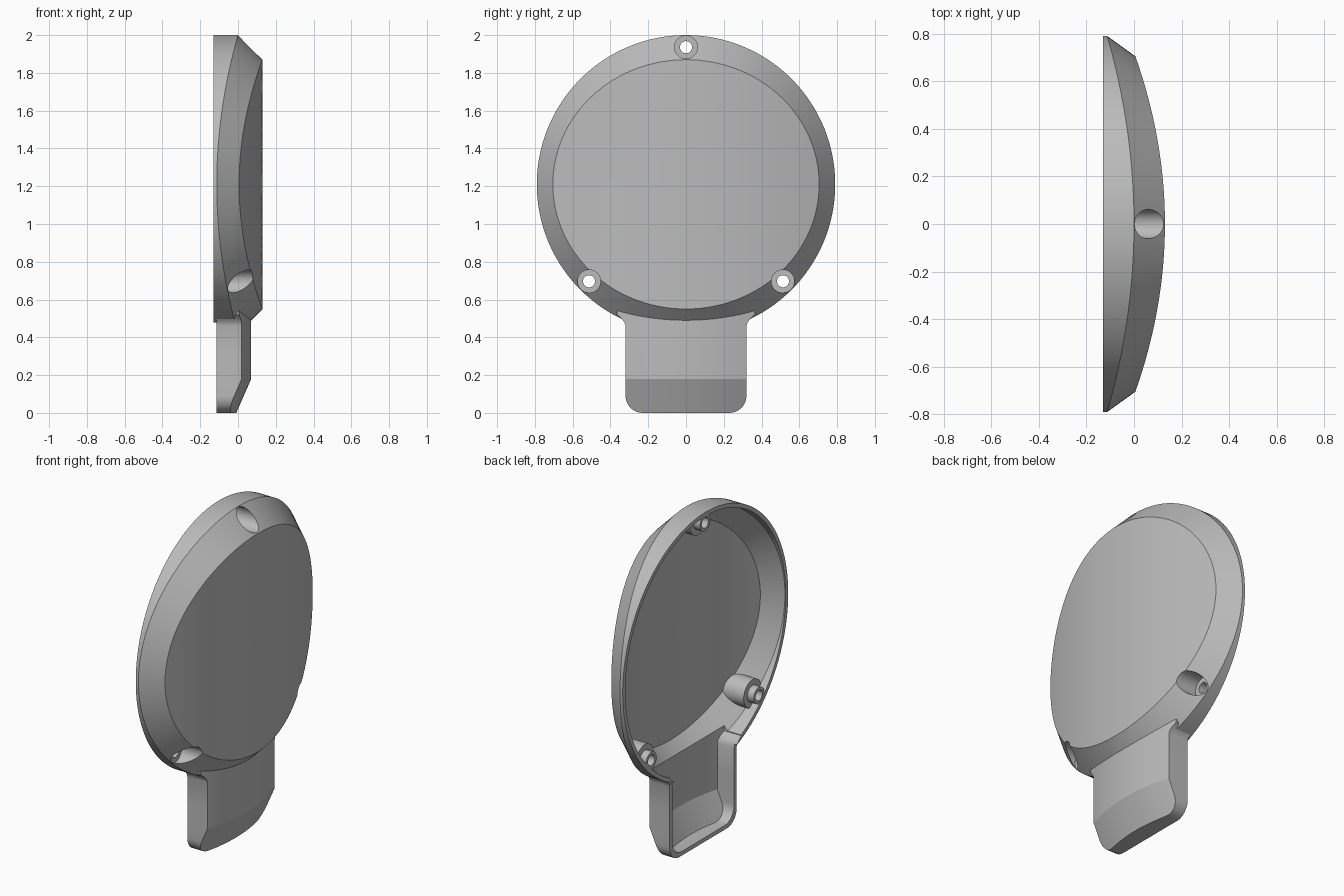
import bpy, bmesh, math
from mathutils import Matrix

if "Cube" in bpy.data.objects:
    bpy.data.objects.remove(bpy.data.objects["Cube"], do_unlink=True)

CENTRE_Z = 1.21
SEGMENTS = 128

grey = bpy.data.materials.new("plain_grey")
grey.use_nodes = True
grey.diffuse_color = (0.5, 0.5, 0.5, 1)
grey.node_tree.nodes["Principled BSDF"].inputs["Base Color"].default_value = (0.5, 0.5, 0.5, 1)


def make_object(name, bm):
    bmesh.ops.recalc_face_normals(bm, faces=bm.faces)
    mesh = bpy.data.meshes.new(name)
    bm.to_mesh(mesh)
    bm.free()
    mesh.materials.append(grey)
    obj = bpy.data.objects.new(name, mesh)
    bpy.context.collection.objects.link(obj)
    return obj


def loft(name, rings):
    """Skin a list of closed rings and cap both ends."""
    bm = bmesh.new()
    loops = [[bm.verts.new(p) for p in ring] for ring in rings]
    for a, b in zip(loops, loops[1:]):
        for i in range(len(a)):
            j = (i + 1) % len(a)
            bm.faces.new((a[i], a[j], b[j], b[i]))
    bm.faces.new(loops[0])
    bm.faces.new(loops[-1])
    return make_object(name, bm)


def rod(name, radius, x0, x1, y, z):
    """Cylinder lying along x."""
    bm = bmesh.new()
    place = Matrix.Translation(((x0 + x1) / 2, y, z)) @ Matrix.Rotation(math.pi / 2, 4, 'Y')
    bmesh.ops.create_cone(bm, cap_ends=True, segments=40, radius1=radius,
                          radius2=radius, depth=x1 - x0, matrix=place)
    return make_object(name, bm)


def combine(target, tool, operation):
    """Apply a boolean and throw the tool away."""
    mod = target.modifiers.new("cut", 'BOOLEAN')
    mod.operation = operation
    mod.solver = 'EXACT'
    mod.object = tool
    bpy.context.view_layer.update()
    graph = bpy.context.evaluated_depsgraph_get()
    mesh = bpy.data.meshes.new_from_object(target.evaluated_get(graph))
    target.modifiers.clear()
    target.data = mesh
    bpy.data.objects.remove(tool, do_unlink=True)


def disc(name, back, radius, shoulder, half_y, half_z, crown):
    """Round cover: straight rim, sloping bevel and a face bowed across y."""
    def ring(ry, rz, x_of_y):
        points = []
        for i in range(SEGMENTS):
            a = math.tau * i / SEGMENTS
            y = ry * math.cos(a)
            points.append((x_of_y(y), y, CENTRE_Z + rz * math.sin(a)))
        return points

    rings = [ring(radius, radius, lambda y: back),
             ring(radius, radius, lambda y: shoulder - 0.18 * y * y)]
    for k in range(10):
        s = 1 - k / 10
        rings.append(ring(half_y * s, half_z * s, lambda y: crown - 0.25 * y * y))
    return loft(name, rings)


def tab(name, inset, drop, back):
    """Tongue under the disc: bowed front, sloped foot, rounded lower corners."""
    corner = 0.09
    flare = {0.48: 0.006, 0.5: 0.022, 0.52: 0.045, 0.62: 0.045}
    heights = [corner * (1 - math.cos(math.pi / 2 * i / 8)) + inset for i in range(9)]
    heights += [0.15, 0.17, 0.18, 0.19, 0.21, 0.3, 0.46] + list(flare)
    rings = []
    for z in heights:
        lift = max(corner - (z - inset), 0)
        half = 0.32 - inset - corner + math.sqrt(max(corner ** 2 - lift ** 2, 0))
        half += flare.get(z, 0)
        slope = 0.44 * max(0.18 - z, 0)
        ring = []
        for i in range(25):
            y = half * (i / 12 - 1)
            ring.append((0.07 - drop - 0.49 * y * y - slope, y, z))
        ring += [(back, half, z), (back, -half, z)]
        rings.append(ring)
    return loft(name, rings)


# Outer skin of the cover and its tab
cover = disc("cover_shell", -0.13, 0.79, 0.0, 0.705, 0.66, 0.13)
combine(cover, tab("tab", 0, 0, -0.115), 'UNION')

# Hollow, open at the back, with the screw posts left standing
hollow = disc("hollow", -0.2, 0.765, -0.02, 0.685, 0.645, 0.10)
combine(hollow, tab("tab_hollow", 0.025, 0.03, -0.21), 'UNION')

screws = [(math.radians(a), n) for a, n in ((90, "top"), (225, "right"), (315, "left"))]
spots = [(0.726 * math.cos(a), CENTRE_Z + 0.726 * math.sin(a), n) for a, n in screws]
for y, z, n in spots:
    combine(hollow, rod(n + "_boss", 0.085, -0.085, 0.3, y, z), 'DIFFERENCE')
    combine(hollow, rod(n + "_peg", 0.05, -0.128, 0.3, y, z), 'DIFFERENCE')
combine(cover, hollow, 'DIFFERENCE')

# Counterbored screw holes
for y, z, n in spots:
    combine(cover, rod(n + "_counterbore", 0.061, -0.06, 0.4, y, z), 'DIFFERENCE')
    combine(cover, rod(n + "_hole", 0.032, -0.4, 0.4, y, z), 'DIFFERENCE')

# Smooth curves with crisp bevel edges
bpy.ops.object.select_all(action='DESELECT')
cover.select_set(True)
bpy.context.view_layer.objects.active = cover
bpy.ops.object.shade_smooth_by_angle(angle=math.radians(22))
